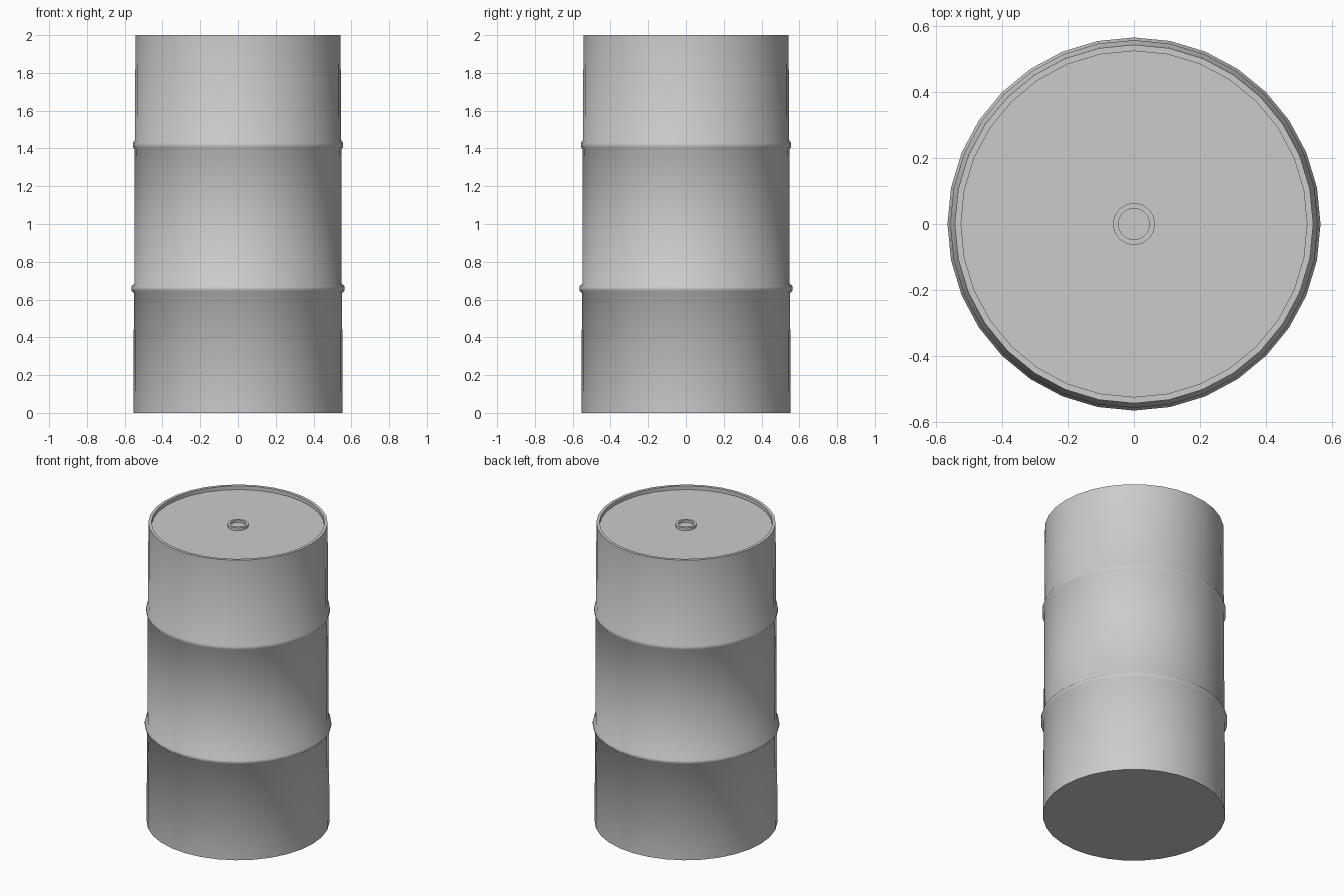
import bpy, bmesh, math

if "Cube" in bpy.data.objects:
    bpy.data.objects.remove(bpy.data.objects["Cube"])


def lathe(name, profile, sides):
    """Revolve a list of (radius, height) points around z."""
    bm = bmesh.new()
    rings = []
    for r, z in profile:
        if r == 0:
            rings.append([bm.verts.new((0, 0, z))] * sides)
        else:
            rings.append([bm.verts.new((r * math.cos(2 * math.pi * i / sides),
                                        r * math.sin(2 * math.pi * i / sides), z))
                          for i in range(sides)])
    for a, b in zip(rings, rings[1:]):
        for i in range(sides):
            j = (i + 1) % sides
            corners = list(dict.fromkeys((a[i], a[j], b[j], b[i])))
            bm.faces.new(corners)
    bmesh.ops.recalc_face_normals(bm, faces=bm.faces)
    mesh = bpy.data.meshes.new(name)
    bm.to_mesh(mesh)
    bm.free()
    obj = bpy.data.objects.new(name, mesh)
    bpy.context.collection.objects.link(obj)
    bpy.ops.object.select_all(action='DESELECT')
    obj.select_set(True)
    bpy.context.view_layer.objects.active = obj
    bpy.ops.object.shade_smooth_by_angle(angle=math.radians(75))
    return obj


SIDES = 32
LID_Z = 1.975


def hoop(r, z, bulge):
    """Profile points of one raised rolling hoop."""
    return [(r, z - 0.025), (r + bulge, z - 0.012),
            (r + bulge, z + 0.008), (r - 0.002, z + 0.025)]


# Drum shell: flat base, two hoops, raised rim and recessed lid
shell = [(0, 0), (0.554, 0)]
shell += hoop(0.551, 0.66, 0.014)
shell += hoop(0.548, 1.42, 0.009)
shell += [(0.543, 2.0), (0.524, 2.0), (0.524, LID_Z), (0, LID_Z)]
lathe("drum_body", shell, SIDES)

# Round filler cap with a sunken centre
lathe("filler_cap", [(0.063, LID_Z), (0.063, LID_Z + 0.018),
                     (0.047, LID_Z + 0.018), (0.047, LID_Z + 0.003),
                     (0, LID_Z + 0.003)], SIDES)
